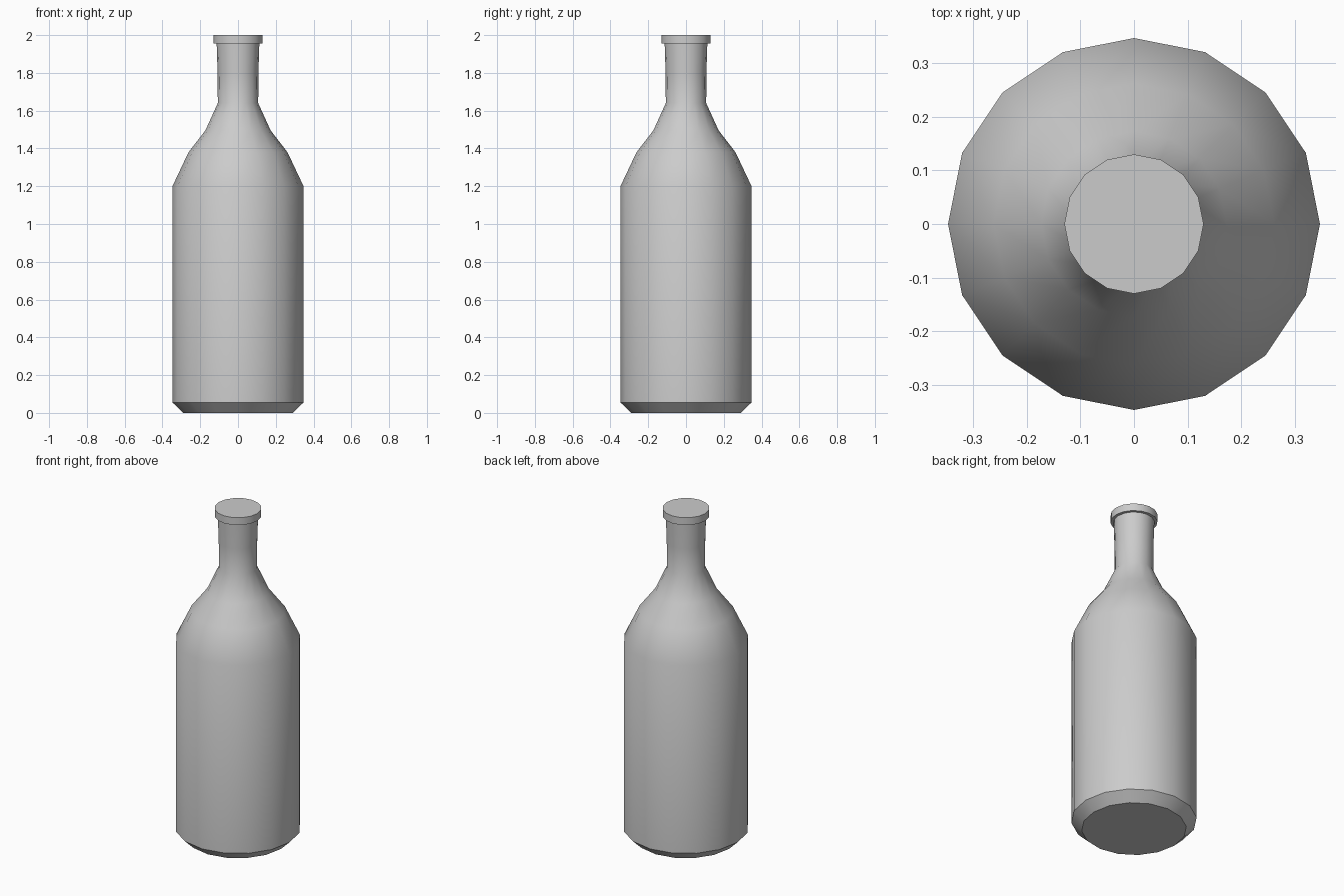
import bpy, bmesh
from math import cos, sin, pi, radians

if "Cube" in bpy.data.objects:
    bpy.data.objects.remove(bpy.data.objects["Cube"])

SIDES = 16


def lathe(name, profile):
    """Revolve (radius, height) points around z and cap both ends."""
    bm = bmesh.new()
    rings = [[bm.verts.new((r * cos(2 * pi * i / SIDES), r * sin(2 * pi * i / SIDES), z))
              for i in range(SIDES)] for r, z in profile]
    for low, high in zip(rings, rings[1:]):
        for i in range(SIDES):
            j = (i + 1) % SIDES
            bm.faces.new((low[i], low[j], high[j], high[i]))
    bm.faces.new(rings[0][::-1])
    bm.faces.new(rings[-1])
    mesh = bpy.data.meshes.new(name)
    bm.to_mesh(mesh)
    bm.free()
    obj = bpy.data.objects.new(name, mesh)
    bpy.context.collection.objects.link(obj)
    bpy.ops.object.select_all(action='DESELECT')
    obj.select_set(True)
    bpy.context.view_layer.objects.active = obj
    bpy.ops.object.shade_smooth_by_angle(angle=radians(32))
    return obj


# Bottle: chamfered base, straight body, sloped shoulder, slim neck, flat lip
lathe("bottle", [
    (0.29, 0.0), (0.347, 0.055),
    (0.347, 1.20), (0.262, 1.38), (0.173, 1.495),
    (0.107, 1.64), (0.108, 1.80), (0.113, 1.955),
    (0.13, 1.955), (0.13, 2.0),
])
